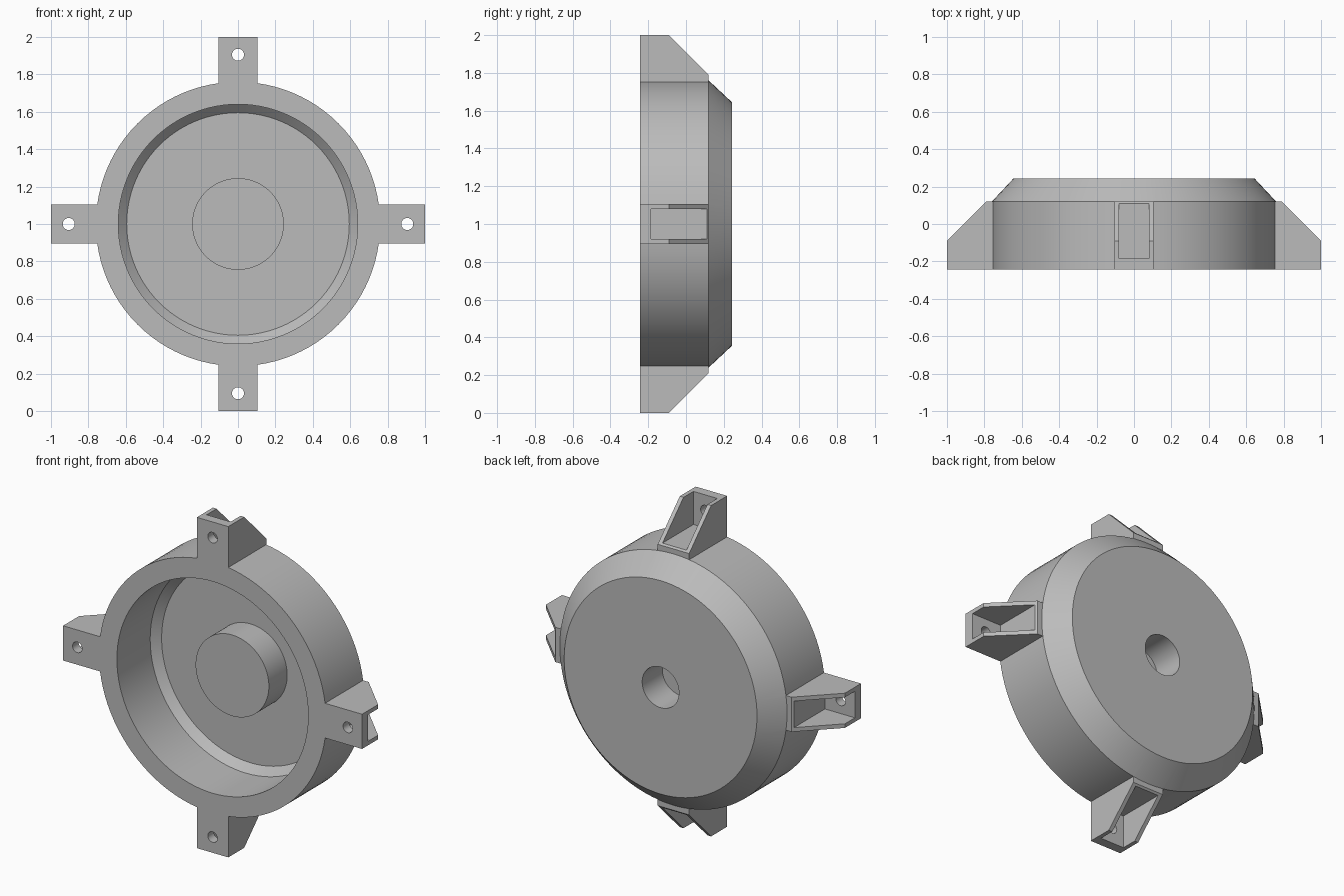
import bpy, bmesh, math
from mathutils import Matrix, Vector

cube = bpy.data.objects.get("Cube")
if cube:
    bpy.data.objects.remove(cube, do_unlink=True)

FRONT, SHOULDER, BACK = -0.243, 0.12, 0.243
CENTRE = Vector((0, 0, 1))

grey = bpy.data.materials.new("plain grey")
grey.use_nodes = True
grey.diffuse_color = (0.5, 0.5, 0.5, 1)
grey.node_tree.nodes["Principled BSDF"].inputs["Base Color"].default_value = grey.diffuse_color


def make_object(name, bm):
    bmesh.ops.recalc_face_normals(bm, faces=bm.faces)
    mesh = bpy.data.meshes.new(name)
    bm.to_mesh(mesh)
    bm.free()
    mesh.materials.append(grey)
    obj = bpy.data.objects.new(name, mesh)
    bpy.context.collection.objects.link(obj)
    return obj


def lathe(name, profile, steps):
    """Spin (radius, y) points about the y axis."""
    bm = bmesh.new()
    verts = [bm.verts.new((r, y, 0)) for r, y in profile]
    edges = [bm.edges.new(pair) for pair in zip(verts, verts[1:])]
    bmesh.ops.spin(bm, geom=verts + edges, cent=(0, 0, 0), axis=(0, 1, 0),
                   angle=math.tau, steps=steps)
    bmesh.ops.remove_doubles(bm, verts=bm.verts, dist=1e-4)
    return make_object(name, bm)


def prism(name, outline, half_width):
    """Extrude a (y, z) outline across x."""
    bm = bmesh.new()
    face = bm.faces.new([bm.verts.new((-half_width, y, z)) for y, z in outline])
    new = bmesh.ops.extrude_face_region(bm, geom=[face])["geom"]
    bmesh.ops.translate(bm, vec=(2 * half_width, 0, 0),
                        verts=[v for v in new if isinstance(v, bmesh.types.BMVert)])
    return make_object(name, bm)


def combine(target, other, operation):
    """Apply a boolean and discard the helper."""
    mod = target.modifiers.new("boolean", 'BOOLEAN')
    mod.operation, mod.object, mod.solver = operation, other, 'EXACT'
    bpy.context.view_layer.objects.active = target
    bpy.ops.object.modifier_apply(modifier=mod.name)
    bpy.data.objects.remove(other, do_unlink=True)


# Round housing: hollow front, central boss, chamfered back with a blind hole
housing = lathe("housing", [
    (0, -0.055), (0.245, -0.055), (0.245, 0.12), (0.595, 0.12), (0.64, 0.075),
    (0.64, FRONT), (0.76, FRONT), (0.76, SHOULDER), (0.645, BACK),
    (0.123, BACK), (0.123, 0.05), (0, 0.05)], 96)

# Four mounting lugs, each a plate with two gusset walls and a bolt hole
for i in range(4):
    lug = prism("mounting_lug", [(FRONT, 0.7), (FRONT, 1), (-0.09, 1),
                                 (SHOULDER, 0.79), (SHOULDER, 0.7)], 0.105)
    pocket = prism("pocket_cutter", [(-0.185, 0.8), (-0.185, 1.1),
                                     (0.3, 1.1), (0.3, 0.8)], 0.08)
    combine(lug, pocket, 'DIFFERENCE')
    bolt = lathe("bolt_cutter", [(0, -0.4), (0.032, -0.4), (0.032, 0), (0, 0)], 32)
    bolt.data.transform(Matrix.Translation((0, 0, 0.905)))
    combine(lug, bolt, 'DIFFERENCE')
    lug.data.transform(Matrix.Rotation(i * math.pi / 2, 4, 'Y'))
    combine(housing, lug, 'UNION')

housing.data.transform(Matrix.Translation(CENTRE))
bpy.ops.object.select_all(action='DESELECT')
housing.select_set(True)
bpy.context.view_layer.objects.active = housing
bpy.ops.object.shade_smooth_by_angle(angle=math.radians(25))
